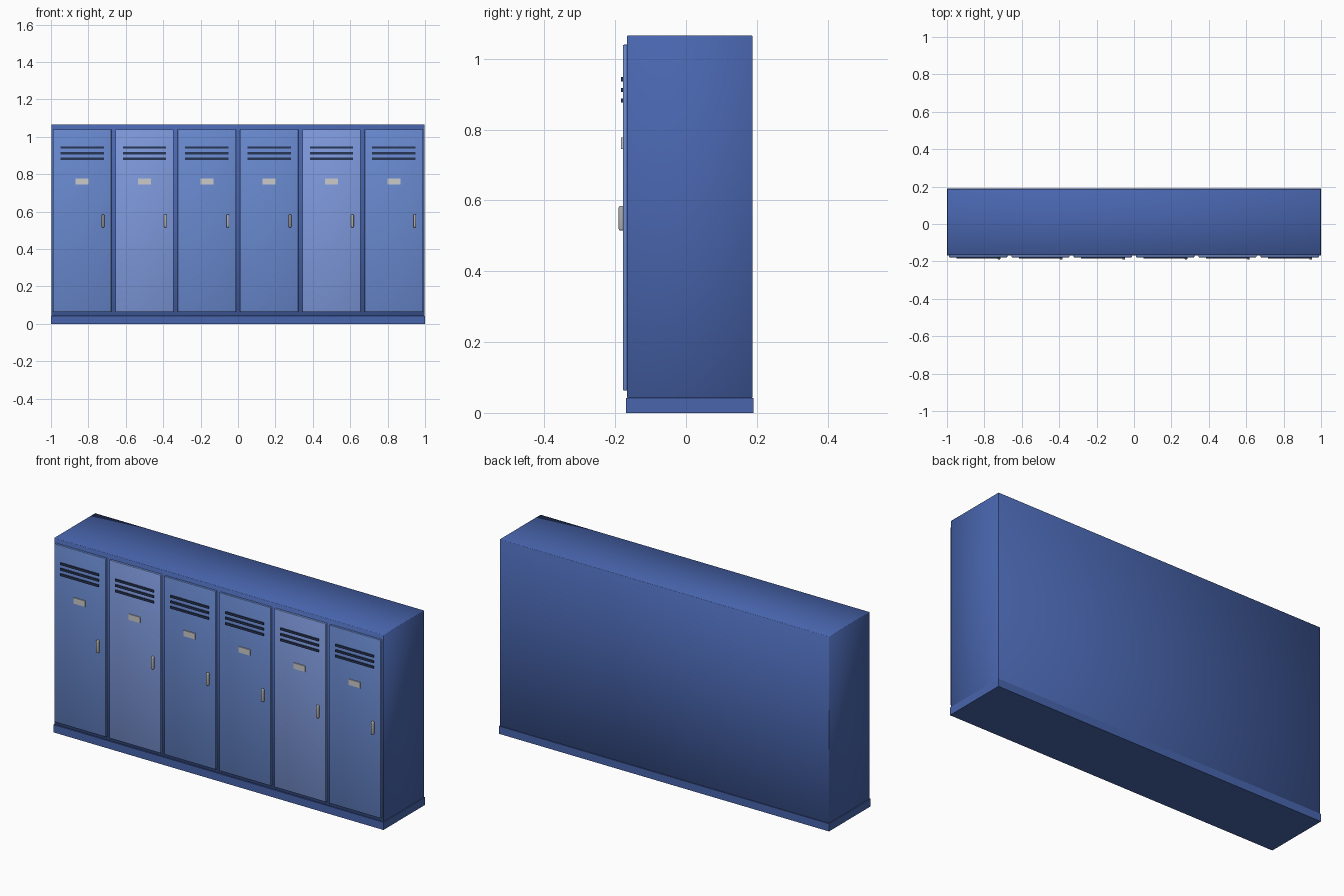
import bpy
import bmesh

if "Cube" in bpy.data.objects:
    bpy.data.objects.remove(bpy.data.objects["Cube"])


def material(name, color):
    m = bpy.data.materials.new(name)
    m.diffuse_color = (*color, 1)
    m.use_nodes = True
    m.node_tree.nodes["Principled BSDF"].inputs["Base Color"].default_value = m.diffuse_color
    return m


BODY = material("body_blue", (0.065, 0.13, 0.42))
DOOR = material("door_blue", (0.14, 0.25, 0.62))
DOOR_LIGHT = material("door_light_blue", (0.21, 0.32, 0.72))
SLOT = material("slot_navy", (0.02, 0.035, 0.09))
METAL = material("handle_grey", (0.42, 0.42, 0.42))
LABEL = material("label_grey", (0.62, 0.62, 0.6))


def box(name, x, y, z, mat, bevel=0.0, segments=1, smooth=False):
    """Box from (min, max) ranges, with optional rounded edges."""
    bm = bmesh.new()
    bmesh.ops.create_cube(bm, size=1)
    for v in bm.verts:
        v.co = [(lo + hi) / 2 + c * (hi - lo)
                for c, (lo, hi) in zip(v.co, (x, y, z))]
    if bevel:
        bmesh.ops.bevel(bm, geom=bm.edges[:], offset=bevel, segments=segments,
                        profile=0.5, affect='EDGES')
    for f in bm.faces:
        f.smooth = smooth
    mesh = bpy.data.meshes.new(name)
    bm.to_mesh(mesh)
    bm.free()
    mesh.materials.append(mat)
    ob = bpy.data.objects.new(name, mesh)
    bpy.context.collection.objects.link(ob)
    return ob


# Cabinet carcass on a slightly larger plinth
box("plinth", (-1, 1), (-0.169, 0.19), (0, 0.042), BODY)
box("cabinet_body", (-0.998, 0.998), (-0.166, 0.188), (0.042, 1.066), BODY,
    0.002, 1, True)

# Six doors, each with vents, a label plate and a handle
for i in range(6):
    n = i + 1
    cx = (i - 2.5) / 3
    box(f"door_{n}", (cx - 0.156, cx + 0.156), (-0.178, -0.164), (0.063, 1.04),
        DOOR_LIGHT if i in (1, 4) else DOOR, 0.003, 2, True)
    for k in range(3):
        z = 0.942 - k * 0.03
        box(f"vent_{n}_{k + 1}", (cx - 0.116, cx + 0.116), (-0.184, -0.176),
            (z - 0.006, z + 0.006), SLOT)
    box(f"label_plate_{n}", (cx - 0.035, cx + 0.035), (-0.183, -0.176),
        (0.746, 0.778), LABEL)
    box(f"handle_{n}", (cx + 0.104, cx + 0.119), (-0.19, -0.176),
        (0.515, 0.585), METAL, 0.005, 3, True)
